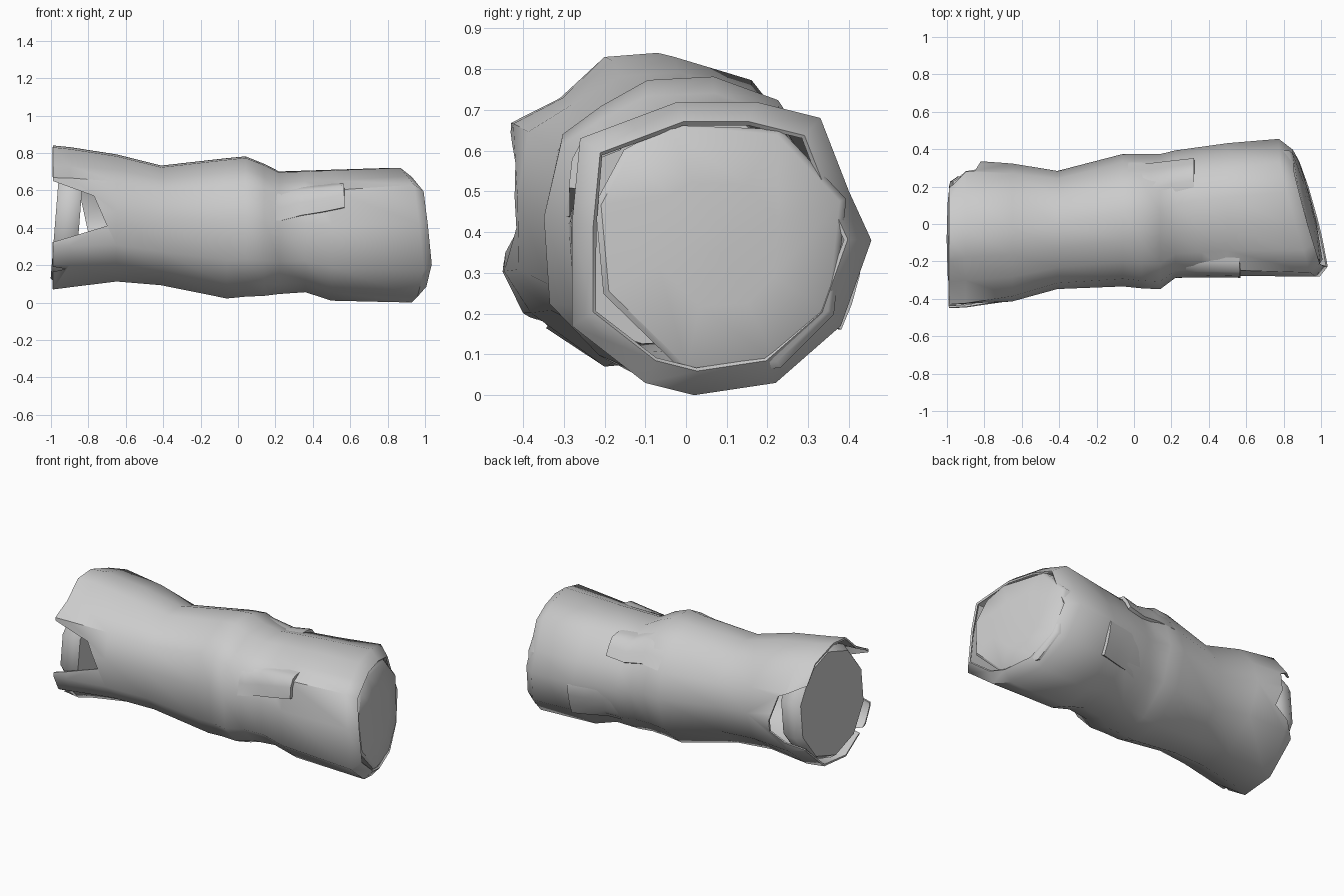
import bpy, bmesh, math
from mathutils import Vector

if "Cube" in bpy.data.objects:
    bpy.data.objects.remove(bpy.data.objects["Cube"])

grey = bpy.data.materials.new("plain_grey")
grey.use_nodes = True
grey.diffuse_color = (0.6, 0.6, 0.6, 1)
grey.node_tree.nodes["Principled BSDF"].inputs["Base Color"].default_value = (0.6, 0.6, 0.6, 1)

# Outlines (y, z) of the bark at its two ends, matched point for point
RIGHT_RIM = [(.28, .45), (.22, .62), (.11, .77), (-.07, .83), (-.2, .82), (-.31, .72),
             (-.43, .66), (-.43, .48), (-.45, .3), (-.4, .2), (-.2, .07), (.02, .09), (.2, .25)]
LEFT_RIM = [(.455, .38), (.4, .5), (.33, .68), (.17, .72), (-.02, .72), (-.14, .675),
            (-.26, .63), (-.28, .42), (-.28, .17), (-.1, .03), (.02, 0), (.22, .03), (.38, .17)]

# Log sections: x, lowest y, highest y, lowest z, highest z
SECTIONS = [
    (-.99, -.45, .28, .07, .84), (-.9, -.45, .34, .08, .83),
    (-.65, -.42, .32, .11, .79), (-.41, -.35, .28, .09, .73),
    (-.06, -.335, .37, .02, .77), (.04, -.345, .37, .03, .78), (.14, -.35, .37, .035, .74),
    (.22, -.29, .39, .045, .70), (.36, -.285, .41, .055, .705), (.5, -.28, .43, .01, .71),
    (.9, -.28, .455, .0, .72),
]


def unit_box(points):
    """Scale an outline to run from zero to one both ways."""
    ys, zs = zip(*points)
    return [Vector(((y - min(ys)) / (max(ys) - min(ys)), (z - min(zs)) / (max(zs) - min(zs))))
            for y, z in points]


RIGHT_SHAPE, LEFT_SHAPE = unit_box(RIGHT_RIM), unit_box(LEFT_RIM)
SIDES = len(LEFT_SHAPE)
MIDDLE = Vector((.5, .5))


def extents_at(x):
    for a, b in zip(SECTIONS, SECTIONS[1:]):
        if x <= b[0]:
            t = (x - a[0]) / (b[0] - a[0])
            return [p + (q - p) * t for p, q in zip(a[1:], b[1:])]


def corner(k, blend):
    """Outline corner part way along the log, rounder towards mid length."""
    p = RIGHT_SHAPE[k % SIDES].lerp(LEFT_SHAPE[k % SIDES], blend) - MIDDLE
    return MIDDLE + p.lerp(p.normalized() * .51, .6 * math.sin(math.pi * blend))


def surface(x, u, lift=0):
    """Point on the bark at side u, with the sawn end slanting across the log."""
    y0, y1, z0, z1 = extents_at(x)
    blend = max(0, (x + .99) / 1.89) ** .8
    p = corner(int(u), blend).lerp(corner(int(u) + 1, blend), u - int(u))
    p += (p - MIDDLE).normalized() * lift
    y, z = y0 + (y1 - y0) * p.x, z0 + (z1 - z0) * p.y
    slant = max(0, (x - .5) / .4)
    return Vector((x - slant * (.27 * y + .1 * (z - .35)), y, z))


def make_object(name, rows, closed=True, ends=False):
    bm = bmesh.new()
    grid = [[bm.verts.new(p) for p in row] for row in rows]
    n = len(grid[0])
    for a, b in zip(grid, grid[1:]):
        for i in range(n if closed else n - 1):
            j = (i + 1) % n
            bm.faces.new((a[i], a[j], b[j], b[i]))
    if ends:
        bm.faces.new(grid[0])
        bm.faces.new(grid[-1][::-1])
        bmesh.ops.recalc_face_normals(bm, faces=bm.faces)
    mesh = bpy.data.meshes.new(name)
    bm.to_mesh(mesh)
    bm.free()
    obj = bpy.data.objects.new(name, mesh)
    bpy.context.collection.objects.link(obj)
    mesh.materials.append(grey)
    return obj


def solidify(obj, thickness):
    mod = obj.modifiers.new("thickness", "SOLIDIFY")
    mod.thickness = thickness
    mod.offset = -1


def finish(obj, degrees):
    """Apply the modifiers, then shade smooth with sharp edges."""
    bpy.ops.object.select_all(action="DESELECT")
    obj.select_set(True)
    bpy.context.view_layer.objects.active = obj
    bpy.ops.object.convert(target="MESH")
    bpy.ops.object.shade_smooth_by_angle(angle=math.radians(degrees))


# Hollow bark tube, rolled in around the sawn left end
bark_rows = [[surface(s[0], i) for i in range(SIDES)] for s in SECTIONS]
rim_centre = sum(bark_rows[-1], Vector()) / SIDES
bark_rows.append([p.lerp(rim_centre, .15) + Vector((.06, 0, 0)) for p in bark_rows[-1]])
bark = make_object("bark", bark_rows)
solidify(bark, .012)

# Broken notches in the bark at one end
cutters = []
for outline, y0, y1 in [
        ([(-1.1, .69), (-.77, .57), (-.7, .41), (-1.1, .29)], -.7, -.15),
        ([(-1.1, .72), (-.85, .6), (-.8, .37), (-1.1, .2)], .1, .6),
        ([(-1.1, .21), (-.92, .18), (-1.1, .14)], -.7, -.15)]:
    cutter = make_object("notch_cutter", [[(x, y, z) for x, z in outline] for y in (y0, y1)],
                         ends=True)
    cutter.hide_render = True
    mod = bark.modifiers.new("notch", "BOOLEAN")
    mod.operation = "DIFFERENCE"
    mod.solver = "EXACT"
    mod.object = cutter
    cutters.append(cutter)
finish(bark, 50)
for cutter in cutters:
    bpy.data.objects.remove(cutter)


# Peeling flaps: flush at the start and top, open at the far end and lower edge
def bark_flap(name, x0, x1, top, bottom, lift):
    rows = []
    for k in range(5):
        t = k / 4
        # the lower edge climbs towards the open end
        edge = bottom + (top - bottom) * .25 * t
        row = []
        for i in range(5):
            u = i / 4
            rise = lift * t ** .7 * math.sin(math.pi * .72 * u) - .015 * (1 - t) - .01 * (1 - u)
            row.append(surface(x0 + (x1 - x0) * t, top + (edge - top) * u, rise))
        rows.append(row)
    flap = make_object(name, rows, closed=False)
    if bottom < top:
        flap.data.flip_normals()
    solidify(flap, .02)
    finish(flap, 65)


bark_flap("front_flap", .12, .56, 5.2, 7.0, .045)
bark_flap("back_upper_flap", -.14, .32, 2.6, .9, .045)
bark_flap("back_lower_flap", .1, .55, 13.2, 11.6, .035)


# Sawn wood ends, with a chamfered edge
def wood_end(name, outline, steps, place):
    cy = sum(p[0] for p in outline) / len(outline)
    cz = sum(p[1] for p in outline) / len(outline)
    rows = []
    for size, shift in steps:
        ring = [(cy + (y - cy) * size, cz + (z - cz) * size) for y, z in outline]
        rows.append([(place(y, z) + shift, y, z) for y, z in ring])
    finish(make_object(name, rows, ends=True), 40)


wood_end("left_wood_end",
         [(-.22, .47), (-.15, .6), (-.04, .66), (.23, .65), (.39, .48),
          (.36, .2), (.23, .07), (0, .055), (-.2, .25)],
         [(1.01, -.1), (1.01, -.015), (.96, 0), (.5, .015), (.1, .02)],
         lambda y, z: .953 - .25 * y - .08 * (z - .35))

round_end = [(-.08 + .35 * math.cos(math.tau * (i + .5) / 10),
              .45 + .35 * math.sin(math.tau * (i + .5) / 10)) for i in range(10)]
wood_end("right_wood_end", round_end,
         [(.95, .13), (1, .1), (1, .04), (.92, 0)],
         lambda y, z: -.98 + .08 * (z - .4))
